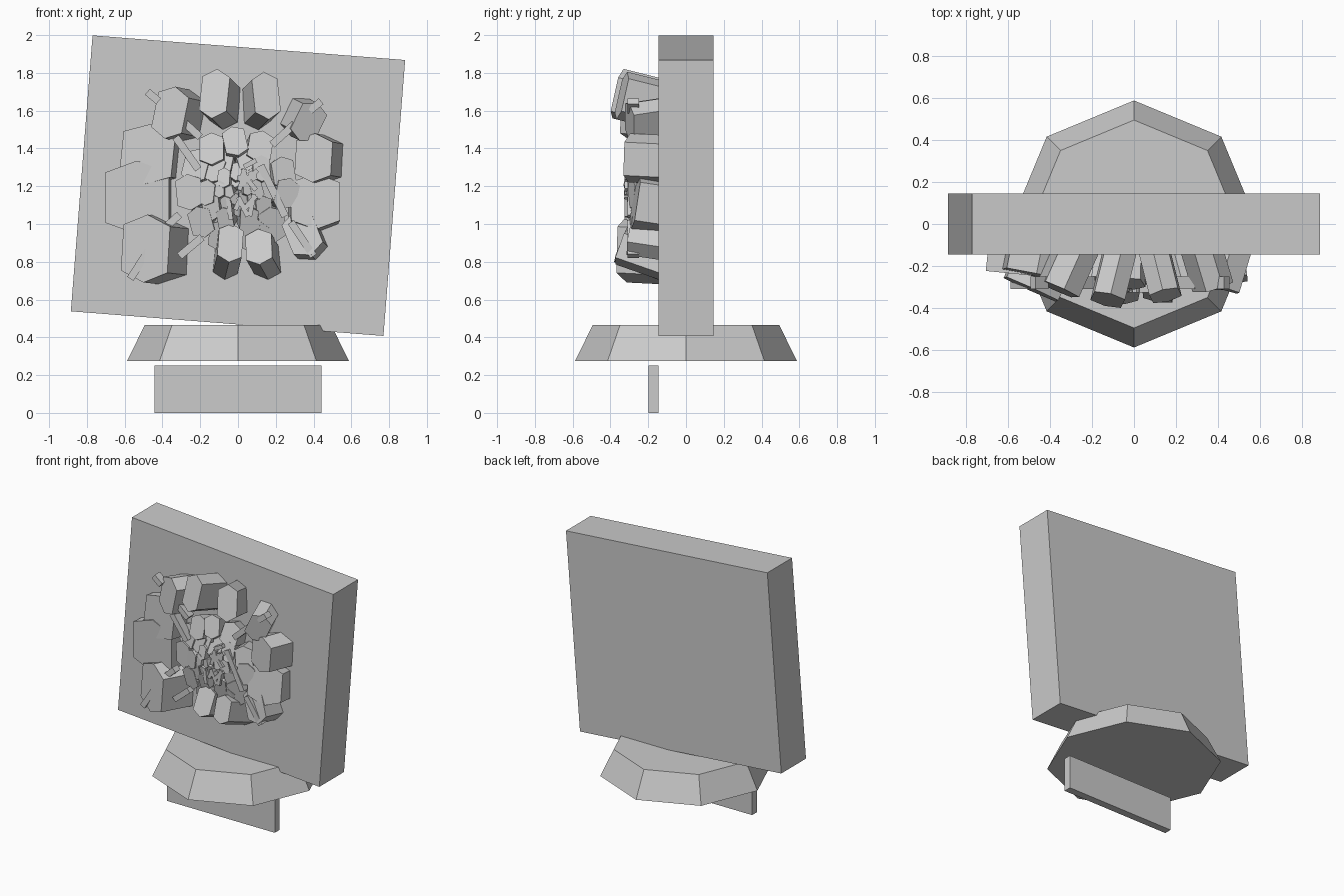
import bpy, bmesh, math, random
from mathutils import Vector, Matrix

if "Cube" in bpy.data.objects:
    bpy.data.objects.remove(bpy.data.objects["Cube"])

random.seed(4)


def add_object(name, bm):
    bmesh.ops.recalc_face_normals(bm, faces=bm.faces)
    mesh = bpy.data.meshes.new(name)
    bm.to_mesh(mesh)
    bm.free()
    ob = bpy.data.objects.new(name, mesh)
    bpy.context.collection.objects.link(ob)
    return ob


def box(bm, centre, size, angle=0.0):
    """Box turned about y; a positive angle lifts its +x end."""
    m = (Matrix.Translation(centre) @ Matrix.Rotation(-angle, 4, 'Y')
         @ Matrix.Diagonal((*size, 1)))
    bmesh.ops.create_cube(bm, size=1, matrix=m)


def petal(bm, x, z, w, h, y, sx, sz, roll=0.0, depth=0.25):
    """Hexagonal prism: front face centred on (x, y, z), leaning by (sx, sz)."""
    n = Vector((sx, -1, sz)).normalized()
    up = Vector((math.sin(roll), 0, math.cos(roll)))
    up = (up - n * up.dot(n)).normalized()
    side = up.cross(n)
    outline = [(-.5, -.34), (0, -.5), (.5, -.34), (.5, .34), (0, .5), (-.5, .34)]
    c = Vector((x, y, z))
    front = [bm.verts.new(c + side * a * w + up * b * h) for a, b in outline]
    back = [bm.verts.new(v.co - n * depth) for v in front]
    bm.faces.new(front)
    bm.faces.new(back[::-1])
    for i in range(6):
        j = (i + 1) % 6
        bm.faces.new((front[i], back[i], back[j], front[j]))


# tilted slab
bm = bmesh.new()
box(bm, (0, 0, 1.203), (1.66, 0.29, 1.465), math.radians(-4.5))
add_object("tilted_slab", bm)

# octagonal tapered base
bm = bmesh.new()
bmesh.ops.create_cone(bm, cap_ends=True, segments=8, radius1=0.587, radius2=0.494,
                      depth=0.19, matrix=Matrix.Translation((0, 0, 0.37)))
add_object("octagonal_base", bm)

# blank plate under the base
bm = bmesh.new()
box(bm, (0, -0.172, 0.125), (0.885, 0.055, 0.25))
add_object("front_plate", bm)

# large outer petals: x, z, width, height, front y, lean x, lean z, roll
outer = [
    (-.125, 1.69, .15, .27, -.36, -.25, .25, .05),
    (.150, 1.68, .14, .26, -.34, .25, .25, -.05),
    (.375, 1.54, .15, .22, -.30, .30, -.15, .45),
    (.400, 1.35, .20, .26, -.30, -.30, .05, .05),
    (.410, 1.12, .26, .30, -.27, .10, .15, .0),
    (.340, .95, .17, .25, -.29, -.15, .15, -.4),
    (.110, .88, .14, .20, -.34, -.20, .35, -.1),
    (-.040, .90, .13, .22, -.34, .10, .40, .1),
    (-.490, .87, .27, .36, -.31, -.45, .05, .05),
    (-.535, 1.14, .34, .39, -.24, -.10, .0, .0),
    (-.480, 1.37, .28, .32, -.24, -.20, .05, .1),
    (-.360, 1.59, .18, .28, -.31, -.45, .10, .2),
]
bm = bmesh.new()
for p in outer:
    petal(bm, *p)
add_object("outer_petals", bm)

# shrinking inner petal rings: count, radius, width, height, front y
rings = [
    (11, .26, .13, .18, -.28),
    (10, .17, .09, .14, -.29),
    (8, .10, .06, .10, -.30),
    (6, .05, .045, .07, -.30),
]
bm = bmesh.new()
for k, (count, r, w, h, y) in enumerate(rings):
    for i in range(count):
        a = 2 * math.pi * (i + 0.5 * (k % 2) + random.uniform(-.2, .2)) / count
        s = random.uniform(.9, 1.1)
        petal(bm, r * math.sin(a), 1.18 + r * math.cos(a), w * s, h * s,
              y + random.uniform(-.02, .02),
              .3 * math.sin(a), .3 * math.cos(a) + .05, random.uniform(-.3, .3), .2)
add_object("inner_petals", bm)

# thin slivers: start x, z and end x, z
slivers = [
    (-.57, .71, -.43, .93), (-.33, 1.46, -.21, 1.29), (-.32, 1.57, -.20, 1.46),
    (.12, 1.31, .25, 1.04), (.18, 1.42, .30, 1.53), (.28, 1.01, .40, .83),
    (-.31, .83, -.19, .93), (-.43, .94, -.31, 1.05), (-.48, 1.70, -.42, 1.65),
    (.38, 1.60, .44, 1.65),
]
bm = bmesh.new()
for x0, z0, x1, z1 in slivers:
    box(bm, ((x0 + x1) / 2, -.28, (z0 + z1) / 2),
        (math.hypot(x1 - x0, z1 - z0), .06, .04), math.atan2(z1 - z0, x1 - x0))
# tiny slivers crowding the centre
for i in range(12):
    box(bm, (random.uniform(-.08, .08), -.30, 1.2 + random.uniform(-.12, .14)),
        (random.uniform(.05, .12), .05, .025), random.uniform(-1.5, 1.5))
add_object("slivers", bm)
